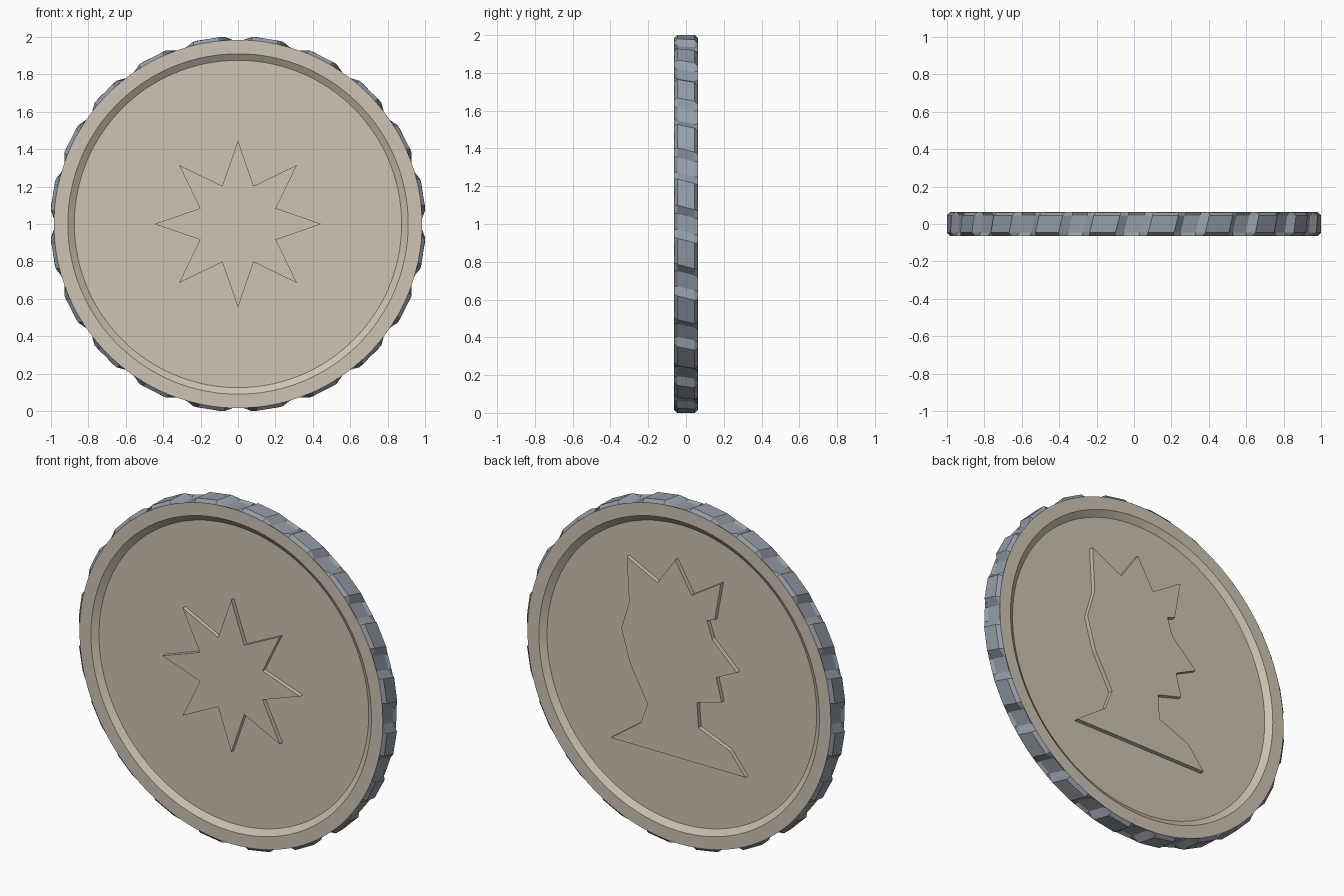
import bpy, bmesh
from math import sin, cos, radians, tau

if "Cube" in bpy.data.objects:
    bpy.data.objects.remove(bpy.data.objects["Cube"], do_unlink=True)

HALF = 0.063      # half thickness of the coin
RIM = 0.984       # outer radius of the faces
RECESS = 0.025    # depth of the sunken field
TEETH = 20


def material(name, colour):
    mat = bpy.data.materials.new(name)
    mat.use_nodes = True
    mat.diffuse_color = (*colour, 1)
    mat.node_tree.nodes["Principled BSDF"].inputs["Base Color"].default_value = (*colour, 1)
    return mat


def finish(name, bm, mat):
    bmesh.ops.recalc_face_normals(bm, faces=bm.faces)
    mesh = bpy.data.meshes.new(name)
    bm.to_mesh(mesh)
    bm.free()
    mesh.materials.append(mat)
    obj = bpy.data.objects.new(name, mesh)
    bpy.context.collection.objects.link(obj)
    return obj


def bridge(bm, a, b):
    for i in range(len(a)):
        j = (i + 1) % len(a)
        bm.faces.new((a[i], a[j], b[j], b[i]))


def ring(bm, polar, y):
    """Closed loop of (angle, radius) points around the coin axis."""
    return [bm.verts.new((r * sin(a), y, 1 + r * cos(a))) for a, r in polar]


def raised_relief(name, outline, side, mat):
    """Prism on the sunken field, flush with the rim; side is -1 front, 1 back."""
    bm = bmesh.new()
    top = [bm.verts.new((x, side * HALF, 1 + z)) for x, z in outline]
    base = [bm.verts.new((x, side * (HALF - RECESS - 0.004), 1 + z)) for x, z in outline]
    bridge(bm, top, base)
    bm.faces.new(top)
    bm.faces.new(base)
    return finish(name, bm, mat)


beige = material("warm beige", (0.61, 0.55, 0.45))
steel = material("steel grey", (0.30, 0.34, 0.39))

# Coin body: flat rim, sloped step and sunken field on both faces
bm = bmesh.new()
circle = [tau * i / 128 for i in range(128)]
profile = [(0.875, RECESS - HALF), (0.91, -HALF), (RIM, -HALF),
           (RIM - 0.03, 0.03 - HALF), (RIM - 0.03, HALF - 0.03),
           (RIM, HALF), (0.91, HALF), (0.875, HALF - RECESS)]
loops = [ring(bm, [(a, r) for a in circle], y) for r, y in profile]
for a, b in zip(loops, loops[1:]):
    bridge(bm, a, b)
bm.faces.new(loops[0])
bm.faces.new(loops[-1])
body = finish("coin_body", bm, beige)
bpy.context.view_layer.objects.active = body
body.select_set(True)
bpy.ops.object.shade_smooth_by_angle(angle=radians(20))
body.select_set(False)

# Toothed edge band, slightly twisted and chamfered towards both faces
bm = bmesh.new()
tooth = [(-6.5, 0.974), (-4, 1.004), (4, 1.004), (6.5, 0.974)]


def tooth_ring(y, flat=None):
    twist = 15 * y
    pts = []
    for i in range(TEETH):
        centre = 360 / TEETH * (i + 0.5)
        pts += [(radians(centre + a + twist), flat or r) for a, r in tooth]
    return ring(bm, pts, y)


bands = [tooth_ring(-HALF, RIM), tooth_ring(-0.046), tooth_ring(0.046), tooth_ring(HALF, RIM)]
for a, b in zip(bands, bands[1:]):
    bridge(bm, a, b)
finish("toothed_edge", bm, steel)

# Eight-pointed star on the front
star = []
for i in range(16):
    r = 0.22 if i % 2 else 0.446
    star.append((r * sin(tau * i / 16), r * cos(tau * i / 16)))
raised_relief("front_star", star, -1, beige)

# Crowned head in profile on the back
head = [(.34, .61), (.14, .51), (.025, .675), (-.08, .495), (-.27, .615),
        (-.23, .39), (-.18, .375), (-.215, .27), (-.375, .12), (-.24, .055),
        (-.275, -.08), (-.115, -.125), (-.125, -.27), (-.325, -.35),
        (-.43, -.48), (.445, -.48), (.25, -.34), (.205, -.22),
        (.32, -.01), (.375, .18), (.325, .35)]
raised_relief("back_crowned_head", head, 1, beige)
